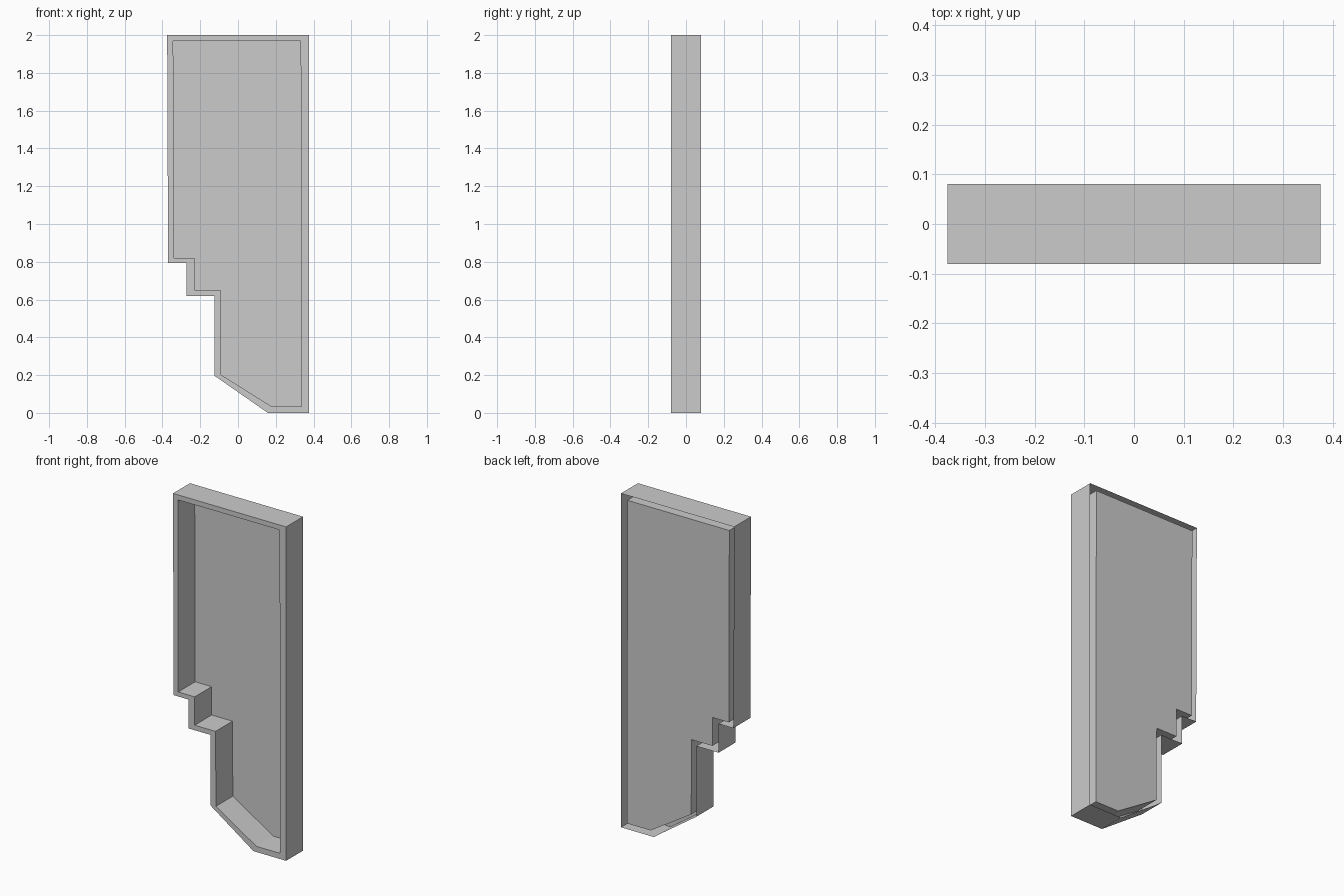
import bpy, bmesh

if "Cube" in bpy.data.objects:
    bpy.data.objects.remove(bpy.data.objects["Cube"])

D = 0.08  # half depth

# matching outer and inner profiles (x, z)
outer = [(-0.375, 2.0), (-0.37, 0.793), (-0.272, 0.793), (-0.272, 0.62),
         (-0.125, 0.62), (-0.125, 0.197), (0.158, 0.0), (0.375, 0.0), (0.375, 2.0)]
inner = [(-0.343, 1.97), (-0.34, 0.82), (-0.231, 0.82), (-0.231, 0.65),
         (-0.093, 0.65), (-0.09, 0.202), (0.178, 0.034), (0.335, 0.034), (0.332, 1.97)]

bm = bmesh.new()


def loop(profile, y):
    return [bm.verts.new((x, y, z)) for x, z in profile]


def bridge(a, b):
    n = len(a)
    for i in range(n):
        j = (i + 1) % n
        bm.faces.new((a[i], a[j], b[j], b[i]))


# outer wall, front rim, inner wall; the gap behind the rim stays open
rings = [loop(outer, D), loop(outer, -D), loop(inner, -D), loop(inner, D)]
for a, b in zip(rings, rings[1:]):
    bridge(a, b)

# back panel closing the recess
bm.faces.new(rings[-1])

# make normals consistent, with the rim facing the front
bmesh.ops.recalc_face_normals(bm, faces=bm.faces)
bm.normal_update()
rim = next(f for f in bm.faces if all(v.co.y < 0 for v in f.verts))
if rim.normal.y > 0:
    bmesh.ops.reverse_faces(bm, faces=bm.faces)

mesh = bpy.data.meshes.new("stepped_tray_panel")
bm.to_mesh(mesh)
bm.free()
obj = bpy.data.objects.new("stepped_tray_panel", mesh)
bpy.context.collection.objects.link(obj)
